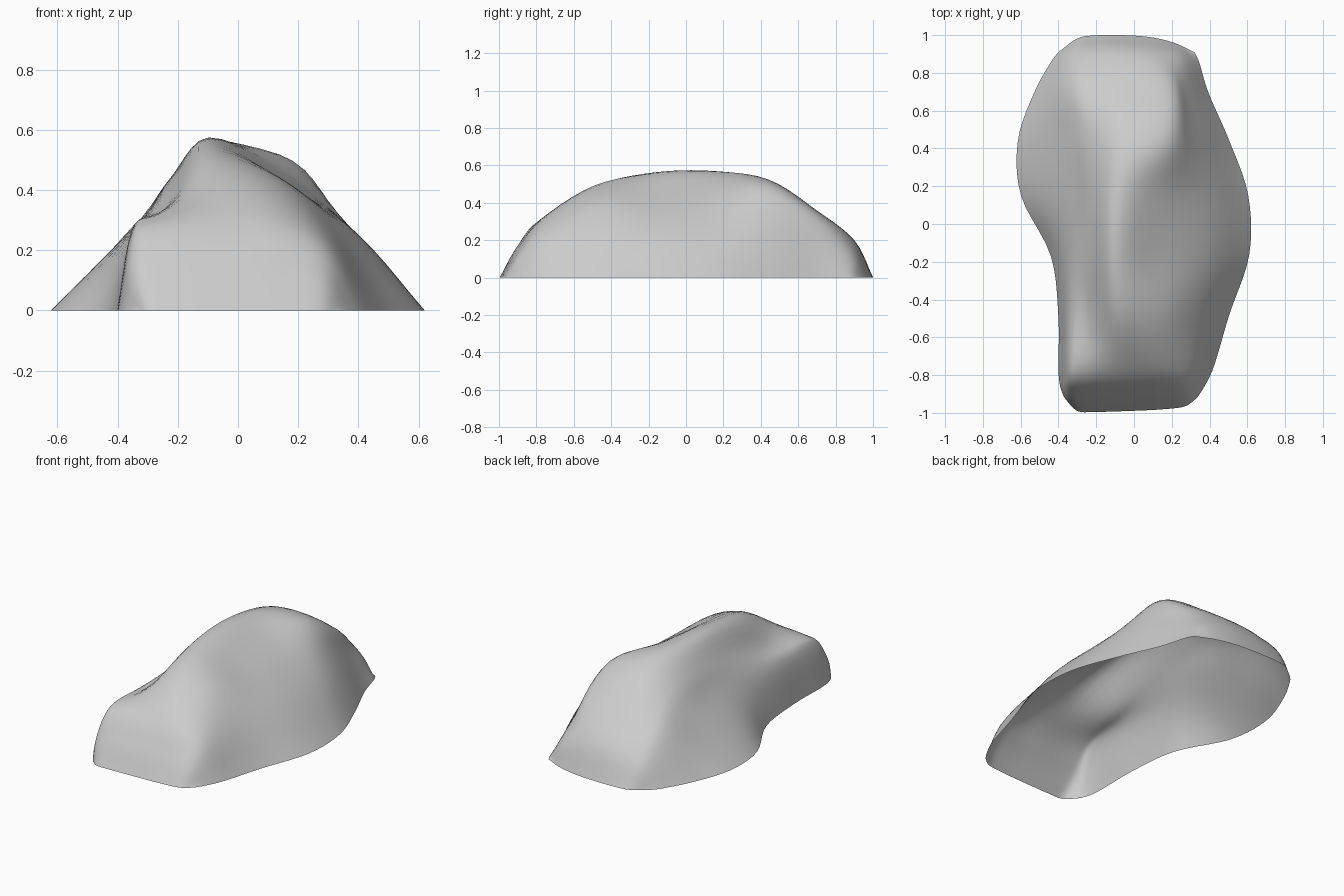
import bpy, bmesh
from mathutils import Vector

if "Cube" in bpy.data.objects:
    bpy.data.objects.remove(bpy.data.objects["Cube"])

# Cross-sections front to back: y, left foot x, right foot x, then (x, z) shoulders
SECTIONS = [
    (-1.01, -.335, .335, (-.29, 0), (-.20, 0), (0, 0), (.15, 0), (.27, 0)),
    (-0.92, -.38, .375, (-.345, .13), (-.25, .16), (-.02, .16), (.15, .15), (.29, .12)),
    (-0.79, -.40, .425, (-.355, .25), (-.28, .30), (-.04, .315), (.15, .30), (.31, .21)),
    (-0.50, -.40, .505, (-.345, .27), (-.24, .34), (-.09, .49), (.14, .43), (.33, .26)),
    (-0.17, -.44, .61, (-.34, .26), (-.225, .42), (-.10, .563), (.13, .445), (.39, .255)),
    (0.15, -.598, .605, (-.34, .275), (-.225, .44), (-.09, .57), (.13, .475), (.39, .26)),
    (0.44, -.615, .505, (-.35, .275), (-.22, .42), (-.05, .52), (.19, .49), (.33, .30)),
    (0.70, -.53, .395, (-.34, .275), (-.20, .33), (-.05, .355), (.19, .345), (.28, .22)),
    (0.90, -.44, .345, (-.33, .14), (-.20, .18), (-.06, .20), (.10, .19), (.24, .13)),
    (1.00, -.40, .32, (-.30, 0), (-.20, 0), (-.07, 0), (.08, 0), (.21, 0)),
]


def smooth_curve(pts, steps):
    """Catmull-Rom curve through the points, with straight ends."""
    p = [2 * pts[0] - pts[1]] + pts + [2 * pts[-1] - pts[-2]]
    out = []
    for i in range(1, len(p) - 2):
        a, b, c, d = p[i - 1:i + 3]
        for k in range(steps):
            t = k / steps
            out.append(0.5 * (2 * b + (c - a) * t + (2 * a - 5 * b + 4 * c - d) * t * t
                              + (3 * b - a - 3 * c + d) * t ** 3))
    return out + [pts[-1]]


def bowed(y, j):
    """Round the end corners; the front edge also recedes to the right."""
    u = j / 3 - 1
    if y < 0:
        return y * (1 - 0.007 * j) - 0.045 * y ** 7 * u ** 4
    return y - 0.09 * y ** 7 * abs(u) ** (2 if u > 0 else 4)


# Control rows
rows = []
for y, left, right, *mid in SECTIONS:
    profile = [(left, 0), *mid, (right, 0)]
    rows.append([Vector((x, bowed(y, j), z)) for j, (x, z) in enumerate(profile)])

# Loft across, then along
across = [smooth_curve(r, 5) for r in rows]
columns = [smooth_curve(list(c), 5) for c in zip(*across)]

# Open-bottomed rock shell
bm = bmesh.new()
grid = [[bm.verts.new((v.x, v.y, max(v.z, 0))) for v in col] for col in columns]
for c0, c1 in zip(grid, grid[1:]):
    for i in range(len(c0) - 1):
        bm.faces.new((c0[i], c1[i], c1[i + 1], c0[i + 1]))
mesh = bpy.data.meshes.new("rock_shell")
bm.to_mesh(mesh)
bm.free()
for p in mesh.polygons:
    p.use_smooth = True
rock = bpy.data.objects.new("rock_shell", mesh)
bpy.context.collection.objects.link(rock)
